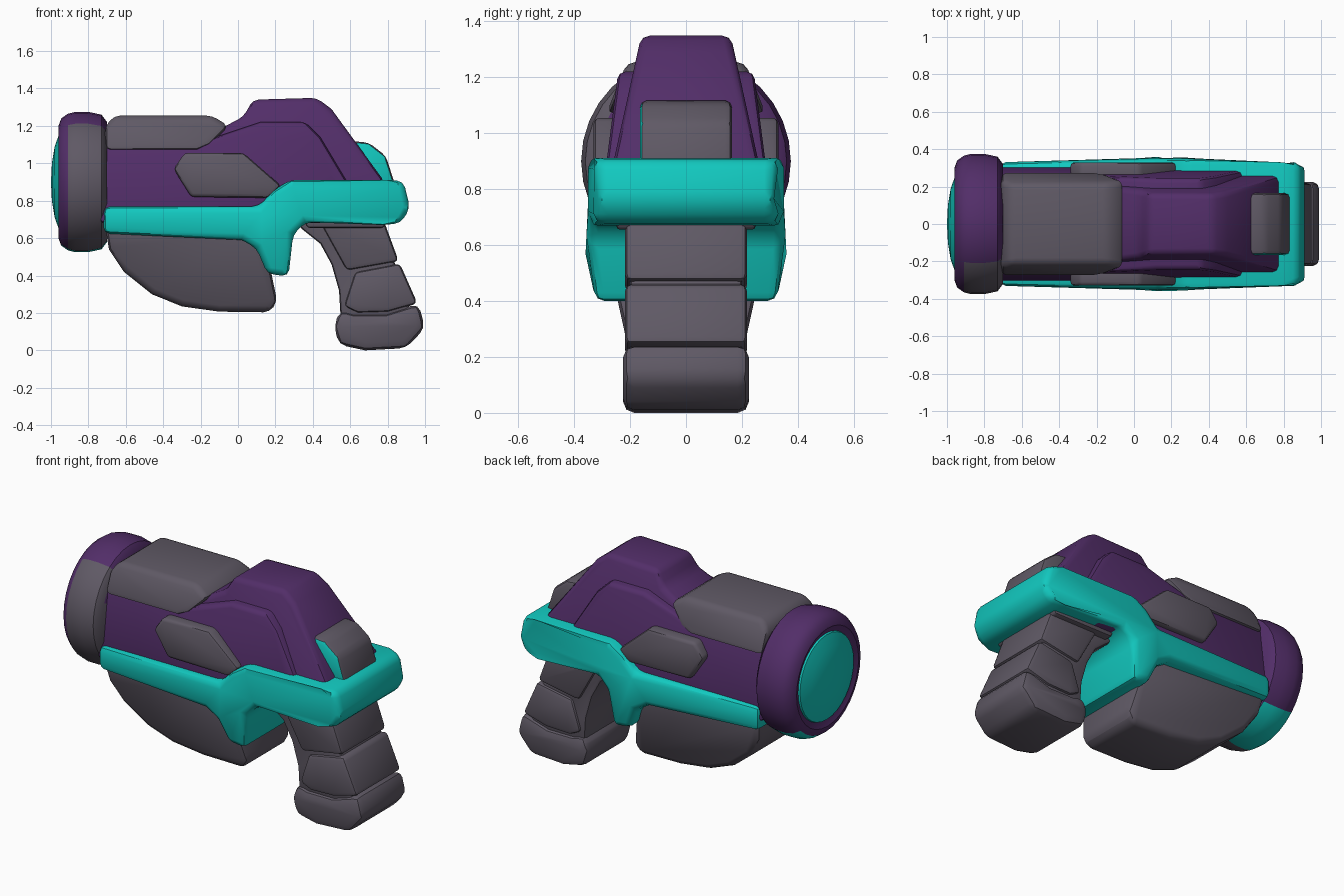
import bpy, bmesh, math

cube = bpy.data.objects.get("Cube")
if cube:
    bpy.data.objects.remove(cube)


def material(name, rgb):
    m = bpy.data.materials.new(name)
    m.use_nodes = True
    m.diffuse_color = (*rgb, 1)
    m.node_tree.nodes["Principled BSDF"].inputs["Base Color"].default_value = (*rgb, 1)
    return m


MATS = [material("purple", (0.085, 0.027, 0.14)),
        material("grey", (0.115, 0.10, 0.13)),
        material("teal", (0.006, 0.58, 0.52))]
PURPLE, GREY, TEAL = range(3)


def finish(name, bm, color):
    """Colour is an index or a rule taking a face's centre and normal."""
    bmesh.ops.recalc_face_normals(bm, faces=bm.faces)
    for f in bm.faces:
        f.material_index = color(f.calc_center_median(), f.normal) if callable(color) else color
    mesh = bpy.data.meshes.new(name)
    bm.to_mesh(mesh)
    bm.free()
    for m in MATS:
        mesh.materials.append(m)
    ob = bpy.data.objects.new(name, mesh)
    bpy.context.collection.objects.link(ob)
    bpy.ops.object.select_all(action='DESELECT')
    ob.select_set(True)
    bpy.context.view_layer.objects.active = ob
    bpy.ops.object.shade_smooth_by_angle(angle=math.radians(40))
    return ob


def slab(name, profile, half, color, bevel=0.03, inner=None):
    """Side profile (x, z) spread in y to half(x, z), with rounded edges."""
    width = half if callable(half) else (lambda x, z: half)
    bm = bmesh.new()
    a = [bm.verts.new((x, -width(x, z) if inner is None else inner, z)) for x, z in profile]
    b = [bm.verts.new((x, width(x, z), z)) for x, z in profile]
    bm.faces.new(a)
    bm.faces.new(b[::-1])
    for i in range(len(a)):
        j = (i + 1) % len(a)
        bm.faces.new((a[i], b[i], b[j], a[j]))
    bmesh.ops.recalc_face_normals(bm, faces=bm.faces)
    edges = [e for e in bm.edges if e.calc_face_angle(0) > math.radians(28)]
    bmesh.ops.bevel(bm, geom=edges, offset=bevel, segments=2, profile=0.5,
                    affect='EDGES', clamp_overlap=True)
    return finish(name, bm, color)


def lathe(name, profile, color, z0=0.9, sides=32):
    """Profile (x, radius) turned around the barrel axis."""
    bm = bmesh.new()
    verts = [bm.verts.new((x, 0, z0 + r)) for x, r in profile]
    edges = [bm.edges.new(p) for p in zip(verts, verts[1:])]
    bmesh.ops.spin(bm, geom=verts + edges, cent=(0, 0, z0), axis=(1, 0, 0),
                   angle=math.tau, steps=sides, use_merge=True)
    bmesh.ops.remove_doubles(bm, verts=bm.verts, dist=0.0005)
    return finish(name, bm, color)


# Muzzle ring, with a grey side panel and a teal patch underneath
def ring_color(c, n):
    if c.x > -0.91 and c.y < (-0.2 if c.z > 0.63 else -0.06):
        return GREY
    if c.z < 0.63 and c.y > -0.1 and c.x > -0.93:
        return TEAL
    return PURPLE


lathe("muzzle_ring", [(-0.70, 0), (-0.70, 0.32), (-0.73, 0.36), (-0.80, 0.375), (-0.87, 0.375),
                      (-0.91, 0.365), (-0.945, 0.34), (-0.96, 0.30), (-0.945, 0.265),
                      (-0.93, 0)], ring_color)
lathe("muzzle_lens", [(-0.93, 0.27), (-0.955, 0.26), (-0.98, 0.19), (-0.995, 0.1), (-1.0, 0)], TEAL)

# Purple housing: broad lower shell and narrow raised ridge
slab("body_shell", [(-0.74, 0.68), (-0.74, 1.11), (-0.18, 1.12), (0.12, 1.22), (0.36, 1.22),
                    (0.44, 1.14), (0.62, 0.84), (0.62, 0.68)],
     lambda x, z: 0.31 - (z - 0.7) * 0.13, PURPLE, 0.025)
slab("body_ridge", [(-0.2, 0.9), (-0.2, 1.13), (0.03, 1.25), (0.08, 1.34), (0.42, 1.35),
                    (0.5, 1.29), (0.77, 0.92), (0.79, 0.8), (0, 0.8)],
     lambda x, z: 0.16 + (1.35 - z) * 0.22, PURPLE, 0.03)

# Grey cover on top of the barrel
slab("top_cover", [(-0.71, 1.07), (-0.71, 1.2), (-0.66, 1.255), (-0.14, 1.255), (-0.05, 1.2),
                   (-0.15, 1.1), (-0.22, 1.07)],
     lambda x, z: 0.285 - (z - 1.07) * 0.4, GREY, 0.03)

# Raised side panels, mirrored across the body
for side, label in ((-1, "front"), (1, "back")):
    slab("side_panel_" + label,
         [(-0.285, 1.055), (0.03, 1.055), (0.23, 0.88), (0.16, 0.815), (-0.25, 0.82), (-0.345, 0.97)],
         side * 0.33, GREY, 0.02, inner=side * 0.22)


# Teal frame running along both sides and round the back
def frame_half(x, z):
    if x > 0.85:
        return 0.315
    if z < 0.5:
        return 0.325
    return 0.33 if x < -0.5 else 0.35


slab("side_frame", [(-0.72, 0.77), (0.11, 0.77), (0.19, 0.855), (0.28, 0.912), (0.80, 0.912),
                    (0.885, 0.905), (0.92, 0.76), (0.87, 0.68), (0.78, 0.67), (0.36, 0.685),
                    (0.295, 0.62), (0.27, 0.395), (0.155, 0.41), (0.10, 0.545), (0.02, 0.59),
                    (-0.72, 0.625)], frame_half, TEAL, 0.035)

# Rear sight block with a teal face on one side
slab("rear_block", [(0.56, 0.87), (0.60, 1.12), (0.70, 1.11), (0.79, 1.04), (0.845, 0.87)], 0.165,
     lambda c, n: TEAL if n.y < -0.8 else GREY, 0.025)

# Grey fore grip under the barrel
slab("fore_grip", [(-0.71, 0.66), (-0.69, 0.54), (-0.61, 0.42), (-0.46, 0.3), (-0.3, 0.235),
                   (-0.1, 0.207), (0.17, 0.203), (0.21, 0.26), (0.16, 0.5), (0.08, 0.66)],
     lambda x, z: 0.20 + (z - 0.2) * 0.22, GREY, 0.045)

# Handle: inner core, wrapped segments and rounded butt
slab("handle_mount", [(0.34, 0.72), (0.37, 0.655), (0.78, 0.655), (0.80, 0.72)], 0.25, GREY, 0.015)
slab("handle_core", [(0.31, 0.70), (0.34, 0.65), (0.44, 0.57), (0.50, 0.46), (0.54, 0.32),
                     (0.55, 0.15), (0.90, 0.15), (0.92, 0.26), (0.84, 0.46), (0.78, 0.70)],
     0.20, GREY, 0.02)
slab("handle_upper_segment", [(0.43, 0.72), (0.45, 0.66), (0.58, 0.425), (0.86, 0.475), (0.77, 0.72)],
     0.218, GREY, 0.025)
slab("handle_middle_segment", [(0.625, 0.42), (0.565, 0.235), (0.64, 0.2), (0.80, 0.205),
                               (0.96, 0.25), (0.865, 0.465)], 0.218, GREY, 0.025)
slab("handle_butt", [(0.545, 0.215), (0.513, 0.13), (0.54, 0.03), (0.68, 0.0), (0.90, 0.012),
                     (1.0, 0.12), (0.965, 0.25), (0.79, 0.195), (0.62, 0.195)],
     0.225, GREY, 0.04)
